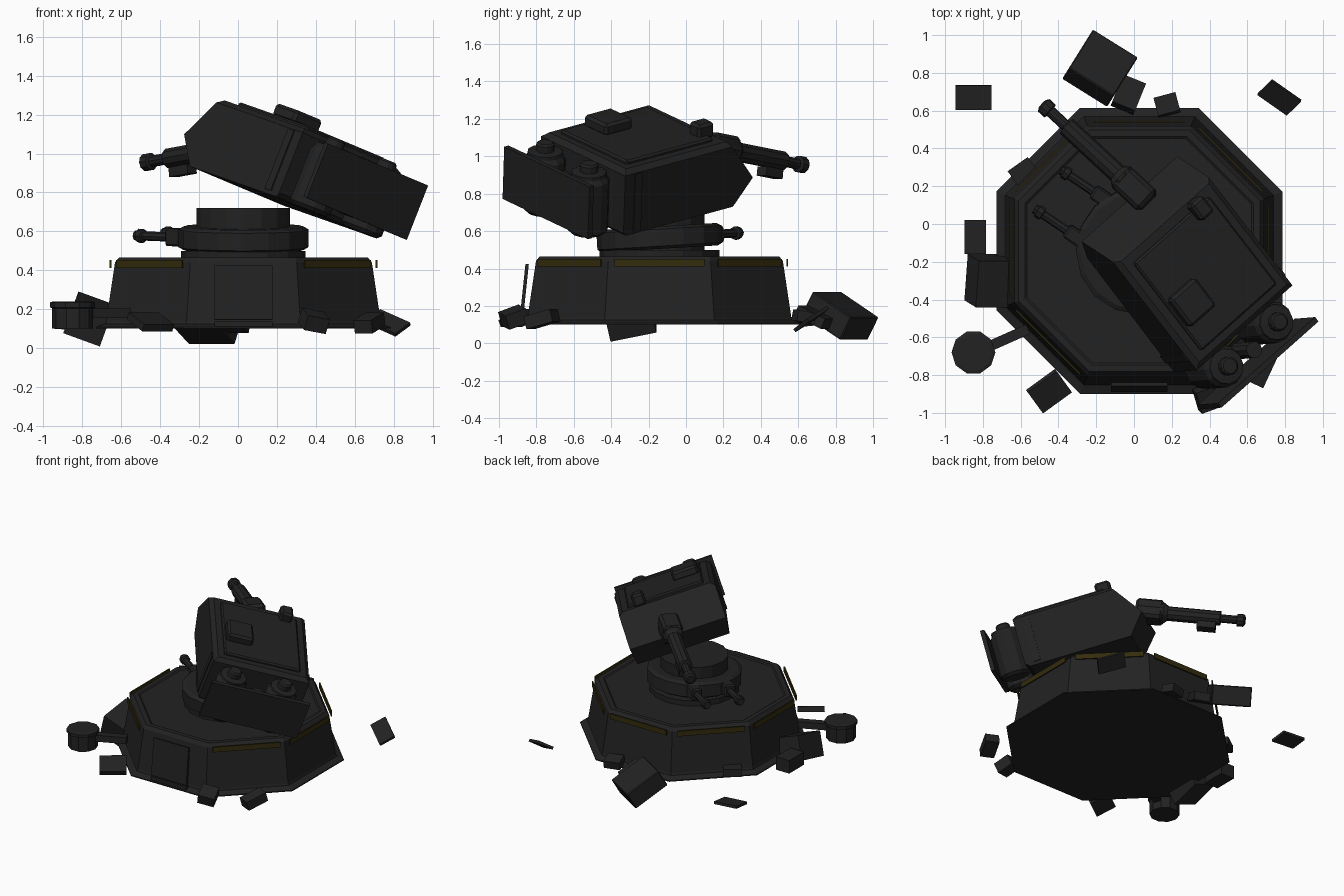
import bpy, bmesh, math
from mathutils import Matrix, Vector, Euler

if "Cube" in bpy.data.objects:
    bpy.data.objects.remove(bpy.data.objects["Cube"])


def mat(name, rgb):
    m = bpy.data.materials.new(name)
    m.diffuse_color = (*rgb, 1)
    m.use_nodes = True
    m.node_tree.nodes["Principled BSDF"].inputs["Base Color"].default_value = m.diffuse_color
    return m


GREY = mat("charcoal metal", (0.016, 0.016, 0.016))
YELLOW = mat("dull yellow", (0.034, 0.025, 0.004))
I4 = Matrix.Identity(4)


def finish(name, bm, m, matrix=I4):
    bmesh.ops.recalc_face_normals(bm, faces=bm.faces)
    me = bpy.data.meshes.new(name)
    bm.to_mesh(me)
    bm.free()
    me.materials.append(m)
    ob = bpy.data.objects.new(name, me)
    ob.matrix_world = matrix
    bpy.context.collection.objects.link(ob)
    return ob


def box(name, c, d, rot=(0, 0, 0), frame=I4, m=GREY, bevel=0.0):
    """Box with centre, size and rotation in degrees inside a frame."""
    bm = bmesh.new()
    bmesh.ops.create_cube(bm, size=1, matrix=Matrix.Diagonal((*d, 1)))
    if bevel:
        bmesh.ops.bevel(bm, geom=bm.edges[:], offset=bevel, segments=1, affect='EDGES')
    e = Euler([math.radians(a) for a in rot]).to_matrix().to_4x4()
    return finish(name, bm, m, frame @ Matrix.Translation(c) @ e)


def lathe(name, profile, n, frame=I4, turn=0.0):
    """Stack of n-sided rings (radius, height), capped at both ends."""
    bm = bmesh.new()
    rings = []
    for r, z in profile:
        rings.append([bm.verts.new((r * math.cos(turn + 2 * math.pi * i / n),
                                    r * math.sin(turn + 2 * math.pi * i / n), z)) for i in range(n)])
    for a, b in zip(rings, rings[1:]):
        for i in range(n):
            bm.faces.new((a[i], a[(i + 1) % n], b[(i + 1) % n], b[i]))
    bm.faces.new(rings[0])
    bm.faces.new(rings[-1])
    return finish(name, bm, GREY, frame)


def along(p, q):
    """Frame whose z axis runs from p to q."""
    p, q = Vector(p), Vector(q)
    return Matrix.Translation(p) @ (q - p).to_track_quat('Z', 'Y').to_matrix().to_4x4()


def axes(o, x, y, z):
    m = Matrix((x, y, z)).transposed().to_4x4()
    m.translation = o
    return m


# octagonal base: low skirt, sloping wall, chamfered roof with raised inner deck
C = Vector((0.028, -0.142, 0))
BASE = Matrix.Translation(C)
K = 1 / math.cos(math.pi / 8)
lathe("base", [(r * K, z) for r, z in [(0.757, 0.10), (0.757, 0.108), (0.71, 0.125), (0.705, 0.14),
      (0.66, 0.44), (0.64, 0.465), (0.605, 0.465), (0.595, 0.458)]], 8, BASE, math.pi / 8)

# warning strips on seven faces, door on the front face
for k in range(8):
    F = BASE @ Matrix.Rotation(k * math.pi / 4, 4, 'Z')
    if k != 6:
        box("warning_strip", (0.683, 0, 0.432), (0.009, 0.48, 0.04), frame=F, m=YELLOW)
box("front_door", (0.028, -0.864, 0.285), (0.30, 0.018, 0.28), (-6, 0, 0))

# rotating ring and neck
lathe("ring_foot", [(0.32, 0.46), (0.32, 0.50)], 16, BASE)
lathe("neck", [(0.24, 0.49), (0.24, 0.72)], 16, BASE)
TILT = Matrix.Translation(C + Vector((0, 0, 0.565))) @ Euler((0.06, 0.0, 0)).to_matrix().to_4x4()
lathe("turret_ring", [(0.31, -0.06), (0.335, -0.045), (0.335, 0.045), (0.31, 0.06)], 16, TILT)

# twin small guns on the ring
GUN = TILT @ Matrix.Rotation(math.radians(146), 4, 'Z')
for s in (-1, 1):
    box("small_gun_body", (0.30, s * 0.125, 0.0), (0.16, 0.08, 0.09), frame=GUN, bevel=0.01)
    lathe("small_gun_barrel", [(0.024, 0), (0.024, 0.19), (0.036, 0.195), (0.036, 0.225), (0.026, 0.23), (0.026, 0.245)],
          8, GUN @ along((0.34, s * 0.125, 0.0), (1, s * 0.125, 0.0)))

# tilted head frame: x right, y forward, z up
right = Vector((0.713, 0.633, -0.299)).normalized()
fwd = Vector((-0.61, 0.762, 0.215))
fwd = (fwd - right * fwd.dot(right)).normalized()
H = axes(Vector((-0.0235, 0.1325, 0.9925)), right, fwd, right.cross(fwd))

# head shell: side profile (forward, up, half width) lofted across the width
bm = bmesh.new()
prof = [(0, 0, 0.355), (-0.15, 0.21, 0.355), (-0.17, 0.235, 0.325), (-0.86, 0.235, 0.325), (-0.89, 0.21, 0.355),
        (-0.89, -0.12, 0.355), (-0.86, -0.145, 0.34), (-0.12, -0.145, 0.34)]
sides = [[bm.verts.new((s * w, y, z)) for y, z, w in prof] for s in (-1, 1)]
n = len(prof)
for i in range(n):
    bm.faces.new((sides[0][i], sides[0][(i + 1) % n], sides[1][(i + 1) % n], sides[1][i]))
for s in sides:
    bm.faces.new((s[0], s[1], s[4], s[5], s[6], s[7]))
    bm.faces.new((s[1], s[2], s[3], s[4]))
finish("head_shell", bm, GREY, H)

# head roof details
box("roof_plate", (0, -0.52, 0.24), (0.56, 0.60, 0.03), frame=H, bevel=0.01)
box("hatch", (-0.17, -0.58, 0.28), (0.19, 0.19, 0.07), frame=H, bevel=0.015)
box("sight_block", (0.19, -0.23, 0.275), (0.09, 0.11, 0.09), frame=H, bevel=0.015)
for s in (-1, 1):
    box("side_band", (s * 0.352, -0.80, 0.04), (0.02, 0.05, 0.33), frame=H)

# rear canisters and guard plate
for s in (-1, 1):
    lathe("canister", [(0.09, -0.15), (0.112, -0.13), (0.112, 0.15), (0.095, 0.175), (0.095, 0.195),
                       (0.05, 0.2), (0.05, 0.235), (0.04, 0.245)], 12,
          H @ Matrix.Translation((s * 0.185 - 0.02, -0.985, 0)))
lathe("filler_pipe", [(0.045, -0.1), (0.045, 0.14)], 10, H @ Matrix.Translation((-0.01, -1.03, 0)))
box("rear_guard_plate", (-0.01, -1.118, 0.05), (0.72, 0.03, 0.30), frame=H)

# main gun
root, tip = Vector((0.05, 0.14, 1.05)), Vector((-0.485, 0.635, 0.952))
G = along(root, tip)
L = (tip - root).length
lathe("main_barrel", [(0.075, -0.02), (0.075, 0.16), (0.052, 0.19), (0.052, 0.56), (0.03, 0.565),
                      (0.03, L - 0.06), (0.045, L - 0.055), (0.045, L - 0.01), (0.03, L)], 10, G)
d = (tip - root).normalized()
side = d.cross(Vector((0, 0, 1))).normalized()
GB = axes(root, side, d, side.cross(d))
box("mantlet", (0, 0.06, 0.0), (0.14, 0.2, 0.15), frame=GB, bevel=0.02)
box("gun_underbox", (0, 0.47, -0.075), (0.07, 0.13, 0.05), frame=GB)

# big crate fallen behind the base
box("rear_crate", (-0.18, 0.825, 0.148), (0.28, 0.28, 0.14), (-30, 0, -32), bevel=0.006)

# drum on a broken arm
lathe("drum", [(0.105, 0.10), (0.105, 0.205), (0.116, 0.21), (0.116, 0.235), (0.1, 0.24)], 10,
      Matrix.Translation((-0.85, -0.68, 0)))
box("drum_arm", (-0.67, -0.605, 0.18), (0.24, 0.055, 0.05), (0, 0, 24))

# loose debris: name, centre, size, rotation
for name, c, size, rot in [
    ("left_crate", (-0.765, -0.30, 0.15), (0.20, 0.25, 0.18), (12, 20, 0)),
    ("left_small_crate", (-0.84, -0.07, 0.15), (0.115, 0.18, 0.10), (0, 0, 0)),
    ("flat_plate", (-0.85, 0.67, 0.11), (0.19, 0.13, 0.02), (6, 4, 0)),
    ("bent_plate", (0.77, 0.67, 0.13), (0.20, 0.12, 0.02), (30, 20, -35)),
    ("rear_block", (-0.03, 0.685, 0.14), (0.13, 0.17, 0.06), (-25, 0, -22)),
    ("rear_chip", (0.175, 0.63, 0.14), (0.12, 0.10, 0.06), (-12, 0, 15)),
    ("left_rear_chip", (-0.59, 0.28, 0.14), (0.13, 0.09, 0.06), (0, 0, 35)),
    ("front_left_plate", (-0.45, -0.885, 0.135), (0.19, 0.15, 0.04), (24, 0, 36)),
    ("front_right_block", (0.39, -0.92, 0.14), (0.12, 0.12, 0.08), (20, 10, 20)),
    ("right_block", (0.675, -0.77, 0.13), (0.10, 0.16, 0.07), (15, 0, -25)),
    ("front_step", (0.028, -0.875, 0.125), (0.30, 0.03, 0.03), (0, 0, 0)),
]:
    box(name, c, size, rot)
